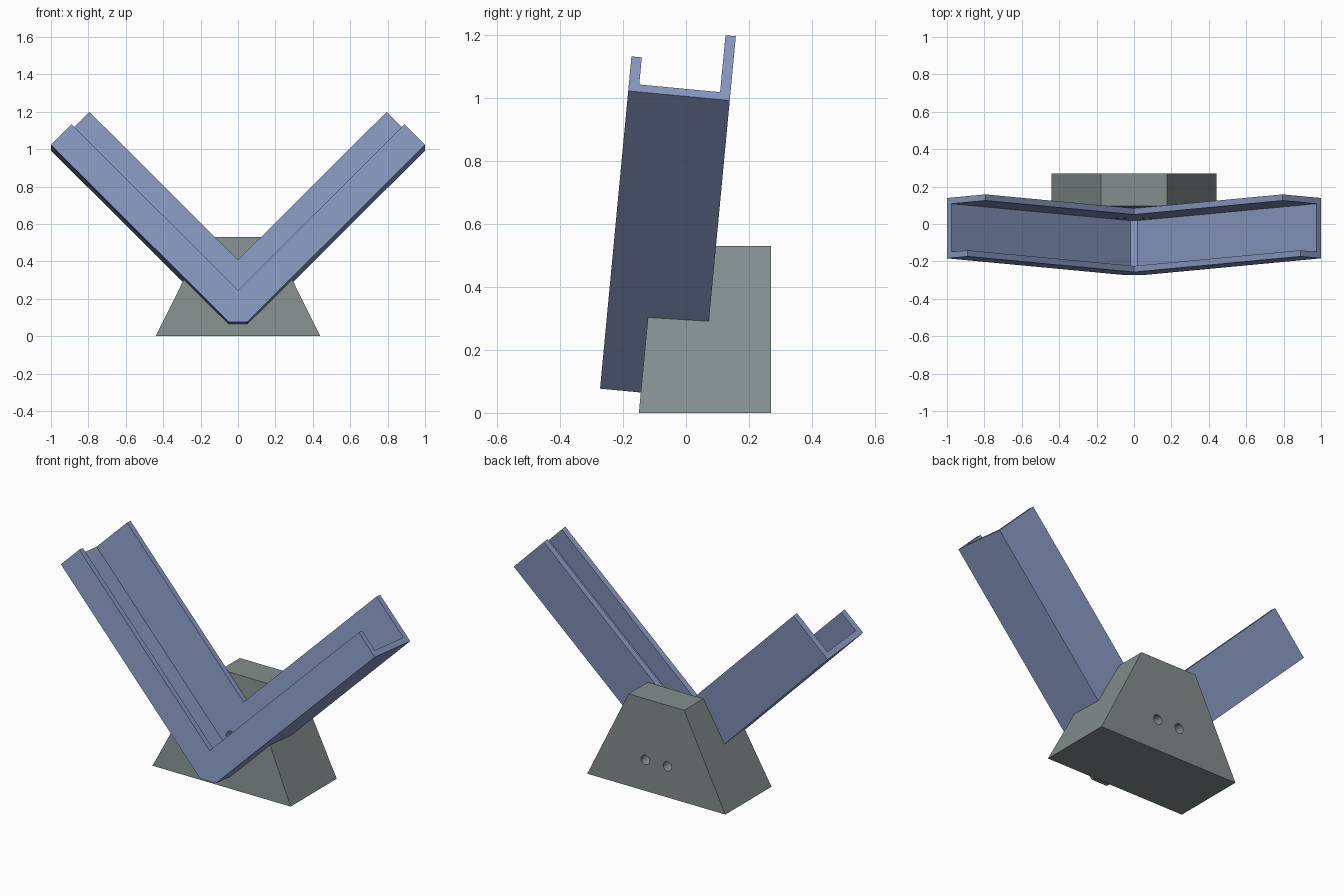
import bpy, bmesh, math
from mathutils import Matrix, Vector

if "Cube" in bpy.data.objects:
    bpy.data.objects.remove(bpy.data.objects["Cube"])

TILT = math.radians(5.4)
# Leaning frame: local x = across, local y = depth, local z = up the V
LEAN = Matrix.Translation((0, -0.273, 0.077)) @ Matrix.Rotation(-TILT, 4, 'X')

DEPTH, WALL = 0.324, 0.033


def material(name, rgb):
    m = bpy.data.materials.new(name)
    m.diffuse_color = (*rgb, 1)
    m.use_nodes = True
    m.node_tree.nodes["Principled BSDF"].inputs["Base Color"].default_value = m.diffuse_color
    return m


blue = material("slate_blue", (0.25, 0.32, 0.54))
grey = material("warm_grey", (0.23, 0.27, 0.27))


def add_object(name, bm, mat):
    bmesh.ops.recalc_face_normals(bm, faces=bm.faces)
    me = bpy.data.meshes.new(name)
    bm.to_mesh(me)
    bm.free()
    me.materials.append(mat)
    ob = bpy.data.objects.new(name, me)
    bpy.context.collection.objects.link(ob)
    return ob


def prism(half, y0, y1, matrix):
    """Extrude a mirrored outline (right half, bottom to top) through the depth."""
    pts = half + [(-x, z) for x, z in reversed(half) if x > 0]
    bm = bmesh.new()
    face = bm.faces.new([bm.verts.new((x, y0, z)) for x, z in pts])
    ext = bmesh.ops.extrude_face_region(bm, geom=[face])
    bmesh.ops.translate(bm, vec=(0, y1 - y0, 0),
                        verts=[g for g in ext["geom"] if isinstance(g, bmesh.types.BMVert)])
    bm.transform(matrix)
    return bm


def carve(target, cutters):
    for c in cutters:
        c.hide_render = True
        mod = target.modifiers.new("carve", 'BOOLEAN')
        mod.operation, mod.solver, mod.object = 'DIFFERENCE', 'EXACT', c
        bpy.context.view_layer.objects.active = target
        bpy.ops.object.modifier_apply(modifier=mod.name)


# Two screw holes running along the leaning depth
holes = []
for x in (-0.07, 0.07):
    bm = bmesh.new()
    bmesh.ops.create_cone(bm, cap_ends=True, segments=24, radius1=0.027, radius2=0.027, depth=0.6,
                          matrix=LEAN @ Matrix.Translation((x, 0.5, 0.152))
                          @ Matrix.Rotation(math.pi / 2, 4, 'X'))
    holes.append(add_object("screw_hole_cutter", bm, grey))

# V-shaped channel: solid band, hollowed, with the front lip cut lower
band = [(0.05, 0), (1.0, 0.95), (0.795, 1.155), (0, 0.36)]
channel = add_object("v_channel", prism(band, 0, DEPTH, LEAN), blue)
trough = add_object("trough_cutter", prism(
    [(0.018, 0.015), (1.3, 1.297)], WALL, DEPTH - WALL, LEAN), blue)
lip = add_object("front_lip_cutter", prism(
    [(0, 0.17), (1.3, 1.47)], -0.1, 0.06, LEAN), blue)
carve(channel, [trough, lip] + holes)

# Trapezoid base with leaning front face and a V-shaped cradle
bm = prism([(0.44, 0), (0.177, 0.53)], -0.4, 0.27, Matrix())
normal = LEAN.to_3x3() @ Vector((0, -1, 0))
cut = bmesh.ops.bisect_plane(bm, geom=bm.verts[:] + bm.edges[:] + bm.faces[:],
                             plane_co=LEAN @ Vector((0, 0.13, 0)), plane_no=normal,
                             clear_outer=True)
bmesh.ops.contextual_create(bm, geom=[g for g in cut["geom_cut"]
                                      if isinstance(g, bmesh.types.BMEdge)])
base = add_object("base_block", bm, grey)
cradle = add_object("cradle_cutter", prism(
    [(0.05, 0), (1.05, 1.0)], -0.5, DEPTH, LEAN), grey)
carve(base, [cradle] + holes)

# Remove helpers and smooth only the round hole walls
for ob in [trough, lip, cradle] + holes:
    bpy.data.objects.remove(ob)
bpy.ops.object.select_all(action='DESELECT')
for ob in (channel, base):
    ob.select_set(True)
bpy.context.view_layer.objects.active = base
bpy.ops.object.shade_smooth_by_angle(angle=math.radians(30))
